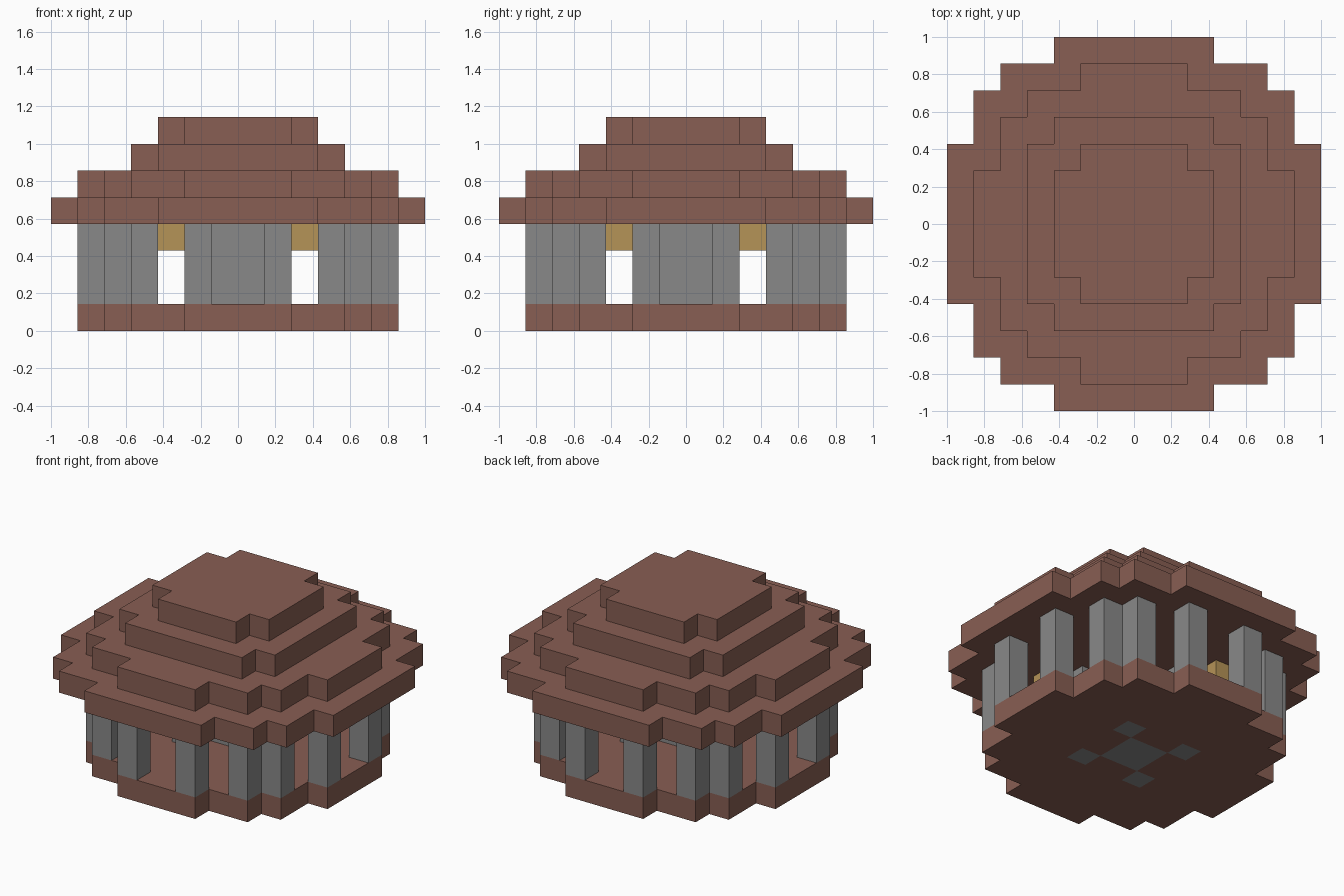
import bpy, bmesh

U = 1 / 7  # one block

cube = bpy.data.objects.get("Cube")
if cube:
    bpy.data.objects.remove(cube)


def make_material(name, rgb):
    linear = [((c / 255 + 0.055) / 1.055) ** 2.4 for c in rgb] + [1]
    mat = bpy.data.materials.new(name)
    mat.use_nodes = True
    mat.diffuse_color = linear
    mat.node_tree.nodes["Principled BSDF"].inputs["Base Color"].default_value = linear
    return mat


brown = make_material("brown brick", (136, 94, 83))
grey = make_material("grey stone", (137, 137, 137))
gold = make_material("lamp gold", (181, 147, 87))


def block_part(name, inside, z0, z1, mats, paint=None, clean=True):
    """Extrude every block cell whose centre passes the plan test."""
    bm = bmesh.new()
    verts = {}

    def corner(i, j):
        if (i, j) not in verts:
            verts[i, j] = bm.verts.new((i * U, j * U, z0 * U))
        return verts[i, j]

    for i in range(-7, 7):
        for j in range(-7, 7):
            if inside(abs(i + 0.5), abs(j + 0.5)):
                bm.faces.new([corner(i, j), corner(i + 1, j),
                              corner(i + 1, j + 1), corner(i, j + 1)])
    floor = bm.faces[:]
    top = bmesh.ops.extrude_face_region(bm, geom=floor, use_keep_orig=True)["geom"]
    for v in top:
        if isinstance(v, bmesh.types.BMVert):
            v.co.z = z1 * U
    bmesh.ops.recalc_face_normals(bm, faces=bm.faces)
    if paint:
        for f in bm.faces:
            f.material_index = paint(f)
    if clean:
        bmesh.ops.dissolve_limit(bm, angle_limit=0.01, verts=bm.verts, edges=bm.edges)
    mesh = bpy.data.meshes.new(name)
    bm.to_mesh(mesh)
    bm.free()
    for m in mats:
        mesh.materials.append(m)
    obj = bpy.data.objects.new(name, mesh)
    bpy.context.collection.objects.link(obj)


def rounded(*steps):
    """Stepped round plan: union of centred rectangles."""
    return lambda x, y: any(x < a and y < b for a, b in steps)


def at(*spots):
    """Single blocks, mirrored into all four quadrants."""
    return lambda x, y: (x, y) in spots


def core(x, y):
    return x < 1 and y < 1 or 1 < x < 2 and 1 < y < 2


def base_paint(face):
    c = face.calc_center_median() / U
    return int(abs(c.z) < 0.01 and core(abs(c.x), abs(c.y)))


# Floor slab, with the stone core showing underneath
disc = rounded((6, 2), (5, 4), (4, 5), (2, 6))
block_part("floor_slab", disc, 0, 1, [brown, grey], base_paint, clean=False)

# Inner core pillars and the outer ring of columns
block_part("core_pillars", core, 1, 4, [grey], clean=False)
ring = at((1.5, 5.5), (3.5, 4.5), (4.5, 3.5), (5.5, 1.5))
block_part("outer_columns", ring, 1, 4, [grey], clean=False)

# Hanging lamps under the ceiling
block_part("lamps", at((2.5, 2.5)), 3, 4, [gold])

# Stepped roof
block_part("roof_eave", rounded((7, 3), (6, 5), (5, 6), (3, 7)), 4, 5, [brown])
block_part("roof_lower_tier", disc, 5, 6, [brown])
block_part("roof_upper_tier", rounded((4, 3), (3, 4)), 6, 7, [brown])
block_part("roof_cap", rounded((3, 2), (2, 3)), 7, 8, [brown])
